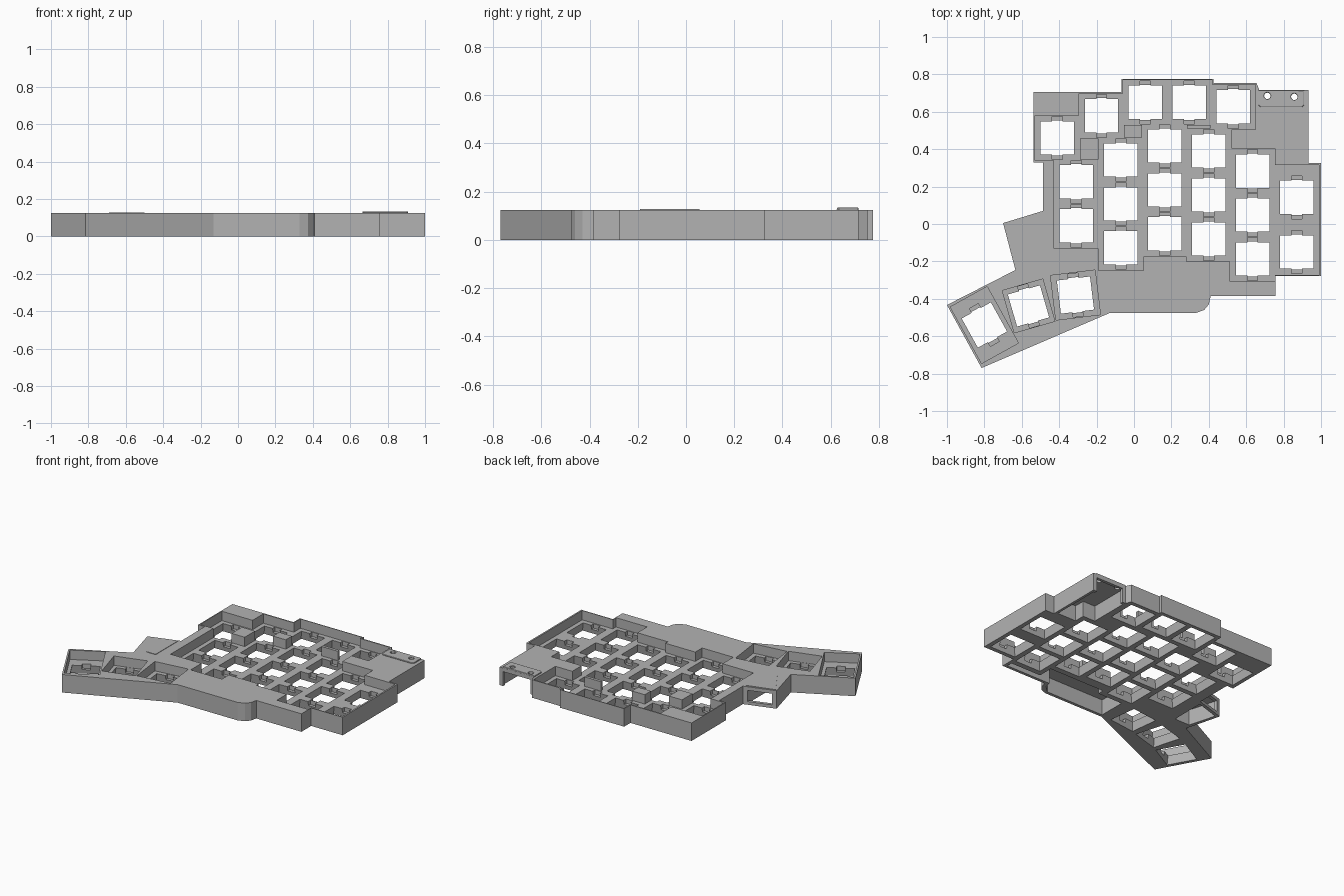
import bpy, bmesh
from math import radians
from mathutils import Matrix, Vector

if "Cube" in bpy.data.objects:
    bpy.data.objects.remove(bpy.data.objects["Cube"])

TOP, FLOOR, PITCH = 0.125, 0.06, 0.235

grey = bpy.data.materials.new("mid grey plastic")
grey.use_nodes = True
grey.diffuse_color = (0.45, 0.45, 0.45, 1)
grey.node_tree.nodes["Principled BSDF"].inputs["Base Color"].default_value = grey.diffuse_color


def prism(bm, points, z0, z1):
    """Extrude a counter-clockwise or clockwise outline from z0 to z1."""
    face = bm.faces.new([bm.verts.new((x, y, z0)) for x, y in points])
    ext = bmesh.ops.extrude_face_region(bm, geom=[face])
    verts = [v for v in ext["geom"] if isinstance(v, bmesh.types.BMVert)]
    bmesh.ops.translate(bm, vec=(0, 0, z1 - z0), verts=verts)
    return verts


def block(bm, x, y, w, d, z0, z1, turn=0, flare=1.0):
    """A turned box whose lower end can be wider than its upper end."""
    spin = Matrix.Rotation(radians(turn), 2)
    corners = [Vector((sx * w / 2, sy * d / 2)) for sx, sy in ((-1, -1), (1, -1), (1, 1), (-1, 1))]
    low, high = [[bm.verts.new((*(spin @ (c * s) + Vector((x, y))), z)) for c in corners]
                 for s, z in ((flare, z0), (1, z1))]
    bm.faces.new(low[::-1])
    bm.faces.new(high)
    for i in range(4):
        j = (i + 1) % 4
        bm.faces.new((low[i], low[j], high[j], high[i]))


def make(name, bm):
    bmesh.ops.recalc_face_normals(bm, faces=bm.faces)
    mesh = bpy.data.meshes.new(name)
    bm.to_mesh(mesh)
    bm.free()
    mesh.materials.append(grey)
    obj = bpy.data.objects.new(name, mesh)
    bpy.context.scene.collection.objects.link(obj)
    return obj


def cut(target, bm):
    """Subtract a cutter from the target and discard it."""
    cutter = make("cutter", bm)
    cutter.hide_render = True
    mod = target.modifiers.new("cut", "BOOLEAN")
    mod.operation, mod.solver, mod.use_self, mod.object = "DIFFERENCE", "EXACT", True, cutter
    bpy.context.view_layer.objects.active = target
    bpy.ops.object.modifier_apply(modifier=mod.name)
    bpy.data.objects.remove(cutter)


# Case body, stepped outline with a thumb wing
outline = [(-.537, .706), (-.067, .706), (-.067, .775), (.425, .775), (.425, .754), (.655, .754),
           (.67, .716), (.933, .716), (.933, .326), (1, .326), (1, -.278), (.757, -.278),
           (.757, -.385), (.41, -.385), (.40, -.43), (.375, -.46), (.33, -.476), (-.13, -.476),
           (-.815, -.77), (-1, -.433), (-.634, -.246), (-.70, .005), (-.487, .07),
           (-.487, .33), (-.537, .33)]
bm = bmesh.new()
prism(bm, outline, 0, TOP)
case = make("keyboard_case", bm)

# Key positions: loose top row, then columns given by x, top y and count
keys = [(-.41, .46, 0), (-.174, .578, 0), (.06, .65, 0), (.296, .65, 0), (.53, .626, 0)]
for x, y, count in ((-.308, .225, 2), (-.07, .342, 3), (.164, .417, 3), (.40, .39, 3), (.634, .283, 3)):
    keys += [(x, y - PITCH * i, 0) for i in range(count)]
tall_keys = [(.87, .142, 0), (.87, -.15, 0)]
thumb_keys = [(-.80, -.54, 29), (-.564, -.438, 16), (-.313, -.38, 7)]

# Sunken key wells
bm = bmesh.new()
for x, y, turn in keys + thumb_keys[2:]:
    block(bm, x, y, .24, .24, FLOOR, .2, turn)
for x, y, turn in tall_keys:
    block(bm, x, y + .025, .238, .295, FLOOR, .2)
block(bm, *thumb_keys[0][:2], .225, .345, FLOOR, .2, 29)
block(bm, *thumb_keys[1][:2], .225, .235, FLOOR, .2, 16)
cut(case, bm)

# Clip recesses in front of and behind each switch opening
every_key = keys + tall_keys + thumb_keys
bm = bmesh.new()
for x, y, turn in every_key:
    block(bm, x, y, .055, .231, .03, FLOOR + .01, turn)
cut(case, bm)

# Switch openings, flared towards the underside
bm = bmesh.new()
for x, y, turn in every_key:
    block(bm, x, y, .175, .175, -.01, FLOOR + .01, turn, 1.16)
cut(case, bm)

# Hollows under the palm area, the controller corner and the side socket
hollows = [
    [(-.12, -.455), (.33, -.455), (.38, -.41), (.39, -.365), (.735, -.365), (.735, -.325),
     (.5, -.325), (.5, -.22), (.07, -.22), (.07, -.265), (-.12, -.265)],
    [(.675, .42), (.77, .42), (.77, .345), (.915, .345), (.915, .695), (.675, .695)],
    [(-.675, -.01), (-.505, .042), (-.505, -.2), (-.62, -.2)]]
bm = bmesh.new()
for points in hollows:
    prism(bm, points, -.01, .108)
cut(case, bm)

# Openings through the back wall and the socket wall
bm = bmesh.new()
block(bm, .80, .71, .21, .06, -.01, .1)
block(bm, -.593, .035, .16, .07, .022, .1, 17)
cut(case, bm)

# Raised connector cover with rounded ends
bm = bmesh.new()
prism(bm, [(.665, .716), (.665, .635), (.675, .625), (.90, .625), (.91, .635), (.91, .716)], TOP - .004, .134)
cover = make("connector_cover", bm)
bevel = cover.modifiers.new("soft_edge", "BEVEL")
bevel.width, bevel.segments, bevel.angle_limit = .006, 2, radians(60)

# Two screw holes through the cover and the case
for part in (case, cover):
    bm = bmesh.new()
    for x, y in ((.713, .685), (.857, .68)):
        bmesh.ops.create_cone(bm, cap_ends=True, segments=20, radius1=.017, radius2=.017, depth=.1,
                              matrix=Matrix.Translation((x, y, .14)))
    cut(part, bm)

# Slight swelling over the side socket
bm = bmesh.new()
prism(bm, [(-.69, 0), (-.5, .055), (-.5, -.19), (-.57, -.19)], TOP - .002, TOP + .003)
make("socket_bulge", bm)
